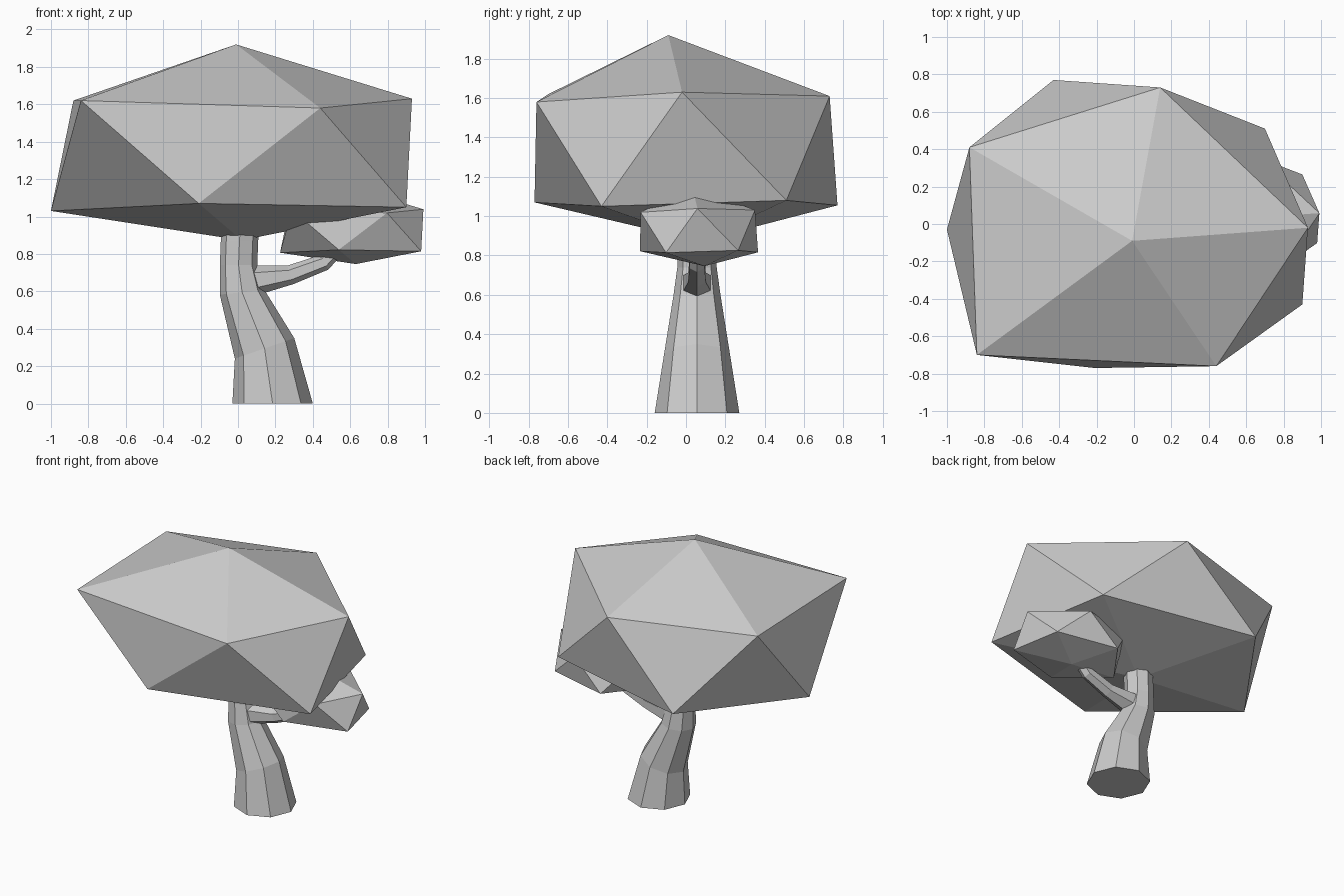
import bpy
from math import sin, cos, radians, tau
from mathutils import Vector

if "Cube" in bpy.data.objects:
    bpy.data.objects.remove(bpy.data.objects["Cube"])


def make_object(name, verts, faces):
    mesh = bpy.data.meshes.new(name)
    mesh.from_pydata(verts, [], faces)
    mesh.update()
    obj = bpy.data.objects.new(name, mesh)
    bpy.context.collection.objects.link(obj)
    return obj


def limb(name, rings, sides, y=0.056):
    """Faceted tube; each ring is (x, z, radius, tilt in degrees about y)."""
    verts, faces = [], []
    for x, z, r, tilt in rings:
        u = Vector((cos(radians(tilt)), 0, sin(radians(tilt))))
        for k in range(sides):
            a = tau * k / sides
            verts.append(Vector((x, y, z)) + r * (cos(a) * u + Vector((0, sin(a), 0))))
    for i in range(len(rings) - 1):
        for k in range(sides):
            a, b = i * sides + k, i * sides + (k + 1) % sides
            faces.append((a, b, b + sides, a + sides))
    faces.append(tuple(reversed(range(sides))))
    faces.append(tuple(range(len(verts) - sides, len(verts))))
    return make_object(name, verts, faces)


# Irregular icosahedron shared by both foliage clumps
TOP = (-0.01, -0.09, 1.92)
UPPER = [(0.93, -0.02, 1.63), (0.14, 0.73, 1.61), (-0.88, 0.41, 1.62),
         (-0.84, -0.70, 1.62), (0.44, -0.76, 1.58)]
LOWER = [(0.70, 0.51, 1.08), (-0.43, 0.77, 1.055), (-1.0, -0.03, 1.03),
         (-0.21, -0.77, 1.07), (0.90, -0.43, 1.05)]
BOTTOM = (0.02, 0.07, 0.873)


def foliage(name, scale=(1, 1, 1), offset=(0, 0, 0)):
    verts = [[c * s + o for c, s, o in zip(v, scale, offset)]
             for v in [TOP] + UPPER + LOWER + [BOTTOM]]
    faces = []
    for i in range(5):
        j = (i + 1) % 5
        faces += [(0, 1 + i, 1 + j), (1 + i, 6 + i, 1 + j),
                  (1 + j, 6 + i, 6 + j), (11, 6 + j, 6 + i)]
    return make_object(name, verts, faces)


# Large crown and the small clump carried by the side branch
foliage("large_crown")
foliage("small_crown", (0.397, 0.39, 0.387), (0.622, 0.066, 0.408))

# Leaning eight-sided trunk
limb("trunk", [(0.185, 0.0, 0.215, 0), (0.142, 0.295, 0.168, 19),
               (0.022, 0.595, 0.12, 6), (0.003, 0.74, 0.1, 0),
               (0.008, 0.87, 0.1, 0), (0.015, 0.98, 0.1, 0)], 8)

# Six-sided branch curving up into the small clump
limb("branch", [(0.06, 0.655, 0.085, -80), (0.28, 0.688, 0.052, -72),
                (0.46, 0.755, 0.045, -60), (0.56, 0.86, 0.04, -45)], 6)
